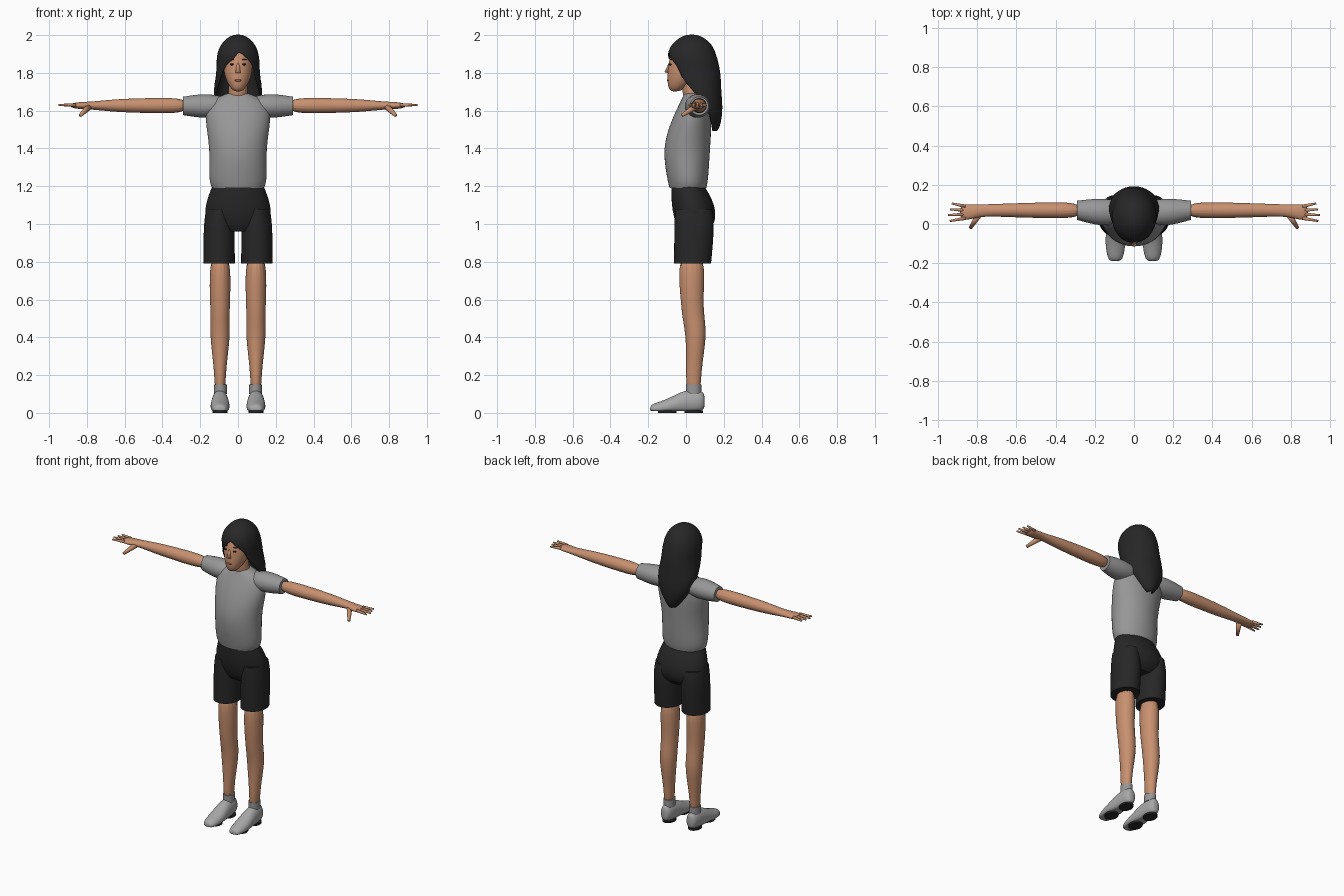
import bpy
import bmesh
from math import sin, cos, pi, radians
from mathutils import Matrix, Vector

cube = bpy.data.objects.get("Cube")
if cube:
    bpy.data.objects.remove(cube)


def material(name, red, green, blue):
    mat = bpy.data.materials.new(name)
    mat.use_nodes = True
    mat.diffuse_color = (red, green, blue, 1)
    shader = mat.node_tree.nodes["Principled BSDF"]
    shader.inputs["Base Color"].default_value = mat.diffuse_color
    shader.inputs["Roughness"].default_value = .8
    return mat


def grey(name, value):
    return material(name, value, value, value)


SKIN = material("skin", .58, .28, .16)
LIPS = material("lips", .36, .13, .09)
SHIRT = grey("grey shirt", .31)
SHOE = grey("light grey shoe", .39)
BLACK = grey("black cloth and hair", .02)
SIDES = {"left": 1, "right": -1}


def finish(name, bm, mat, levels=0):
    """Turn a bmesh into a smooth object, subdivided when asked."""
    bmesh.ops.recalc_face_normals(bm, faces=bm.faces)
    for face in bm.faces:
        face.smooth = True
    mesh = bpy.data.meshes.new(name)
    bm.to_mesh(mesh)
    bm.free()
    mesh.materials.append(mat)
    obj = bpy.data.objects.new(name, mesh)
    bpy.context.collection.objects.link(obj)
    if levels:
        smooth = obj.modifiers.new("smooth", "SUBSURF")
        smooth.levels = smooth.render_levels = levels
    return obj


def bridge(bm, loops, closed):
    """Fill the strips between neighbouring loops of vertices."""
    for low, high in zip(loops, loops[1:]):
        for i in range(0 if closed else 1, len(low)):
            bm.faces.new((low[i - 1], low[i], high[i], high[i - 1]))


def loft(name, axis, fixed, rings, mat, side=1, hem=False, floor=0, sides=16):
    """Skin ellipses along an axis; a ring is (position, offset, radius, radius).

    The offset is y on upright and sideways parts, and z on parts running along y.
    """
    bm = bmesh.new()
    crease = bm.edges.layers.float.new("crease_edge")
    loops = []
    for place, offset, radius_a, radius_b in rings:
        loop = []
        for i in range(sides):
            angle = 2 * pi * i / sides
            a, b = radius_a * cos(angle), radius_b * sin(angle)
            if axis == "x":
                point = (place, offset + a, fixed + b)
            elif axis == "y":
                point = (fixed + a, place, offset + b)
            else:
                point = (fixed + a, offset + b, place)
            x, y, z = point
            loop.append(bm.verts.new((x * side, y, max(z, floor))))
        loops.append(loop)
    bridge(bm, loops, closed=True)
    for loop in (loops[0], loops[-1]):
        cap = bm.faces.new(loop)
        if hem:
            for edge in cap.edges:
                edge[crease] = 1
                edge.smooth = False
    return finish(name, bm, mat, levels=2)


def blob(name, centre, size, mat):
    """Small ellipsoid."""
    bm = bmesh.new()
    bmesh.ops.create_uvsphere(bm, u_segments=16, v_segments=8, radius=1)
    bmesh.ops.scale(bm, vec=size, verts=bm.verts)
    bmesh.ops.translate(bm, vec=centre, verts=bm.verts)
    return finish(name, bm, mat)


def taper(name, start, end, radius, mat):
    """Thin tapering stick from one point to another."""
    start, end = Vector(start), Vector(end)
    span = end - start
    turn = span.to_track_quat("Z", "Y").to_matrix().to_4x4()
    bm = bmesh.new()
    bmesh.ops.create_cone(bm, cap_ends=True, segments=10, radius1=radius,
                          radius2=radius / 2, depth=span.length,
                          matrix=Matrix.Translation((start + end) / 2) @ turn)
    return finish(name, bm, mat)


def long_hair(name, columns=24):
    """Sheet round the head, domed on top, opening over the face, pointed behind."""
    # Each ring is height, y centre, x radius, y radius and half opening in degrees
    rings = []
    for angle in map(radians, (80, 60, 40, 25)):
        shrink = cos(angle)
        rings.append((1.86 + .14 * sin(angle), .03, .11 * shrink, .13 * shrink, 0))
    rings += [(1.88, .03, .11, .13, 14), (1.84, .04, .11, .13, 45),
              (1.78, .05, .11, .13, 52), (1.7, .08, .13, .1, 65),
              (1.62, .1, .12, .09, 100), (1.53, .1, .06, .08, 115),
              (1.49, .1, .02, .06, 130)]
    bm = bmesh.new()
    loops = []
    for z, centre, radius_x, radius_y, opening in rings:
        parting = max(0, z - 1.8) * 120 if opening else 0
        start = radians(opening + parting)
        sweep = radians(360 - 2 * opening)
        loop = []
        for i in range(columns + 1):
            angle = start + sweep * i / columns
            loop.append(bm.verts.new((radius_x * sin(angle),
                                      centre - radius_y * cos(angle), z)))
        loops.append(loop)
    bridge(bm, loops, closed=False)
    bm.faces.new(loops[0][:-1])
    bmesh.ops.remove_doubles(bm, verts=bm.verts, dist=.0005)
    obj = finish(name, bm, BLACK)
    thick = obj.modifiers.new("thickness", "SOLIDIFY")
    thick.thickness, thick.offset = .012, 0
    obj.modifiers.new("smooth", "SUBSURF").levels = 1
    return obj


# Shirt body, blousing over the waistband, and the hips of the shorts
loft("shirt_body", "z", 0, [
    (1.19, .01, .14, .1), (1.23, .01, .16, .11), (1.4, 0, .15, .13),
    (1.55, .03, .18, .11), (1.65, .05, .17, .08), (1.69, .04, .06, .05)],
    SHIRT, hem=True)
loft("shorts_hips", "z", 0, [
    (1.2, .01, .14, .09), (1.1, .04, .18, .12), (1, .05, .18, .11),
    (.96, .04, .1, .07)], BLACK, hem=True)

# Head
loft("neck", "z", 0, [(1.64, .04, .06, .05), (1.7, .03, .05, .05),
                      (1.8, .02, .05, .05)], SKIN)
loft("head", "z", 0, [
    (1.7, -.06, .02, .02), (1.73, -.04, .05, .06), (1.8, -.01, .08, .09),
    (1.9, .01, .08, .1), (1.97, .02, .04, .05)], SKIN)
taper("nose", (0, -.1, 1.8), (0, -.08, 1.86), .014, SKIN)
blob("mouth", (0, -.095, 1.76), (.02, .006, .006), LIPS)
long_hair("long_hair")

for label, s in SIDES.items():
    # Face details
    blob(label + "_eye", (s * .03, -.08, 1.845), (.013, .01, .006), BLACK)
    blob(label + "_eyebrow", (s * .03, -.076, 1.87), (.018, .01, .003), BLACK)

    # Legs of the shorts, bare legs and socks
    loft(label + "_shorts_leg", "z", .1, [
        (1.08, .04, .07, .1), (1, .045, .085, .11), (.79, .035, .085, .1)],
        BLACK, s, hem=True)
    loft(label + "_leg", "z", .095, [
        (.85, .03, .06, .08), (.6, .03, .055, .06), (.5, .04, .05, .06),
        (.4, .055, .055, .055), (.22, .04, .03, .04), (.1, .04, .03, .04)],
        SKIN, s)
    loft(label + "_sock", "z", .093, [(z, .04, .035, .042) for z in (.1, .15)],
         SHIRT, s, hem=True)

    # Shoes with a dark sole and heel
    loft(label + "_shoe", "y", .095, [
        (.1, .06, .02, .04), (.08, .06, .04, .06), (0, .06, .045, .07),
        (-.1, .03, .055, .04), (-.18, .02, .04, .03), (-.19, .02, .02, .01)],
        SHOE, s, floor=.01)
    for part, y in (("sole", -.1), ("heel", .04)):
        loft(f"{label}_{part}", "z", .095,
             [(z, y, .04, .05) for z in (0, .012)], BLACK, s, hem=True)

    # Sleeves and arms held straight out
    loft(label + "_sleeve", "x", 1.625, [
        (.08, .06, .06, .05), (.17, .06, .075, .07), (.29, .07, .05, .05)],
        SHIRT, s, hem=True)
    loft(label + "_arm", "x", 1.627, [
        (.25, .07, .045, .045), (.5, .07, .04, .04), (.65, .07, .035, .035),
        (.78, .07, .03, .02), (.84, .06, .04, .02), (.89, .06, .04, .01)],
        SKIN, s)

    # Fingers fan out from the palm; the thumb points forward and down
    for i, finger in enumerate(("index", "middle", "ring", "little")):
        y, fan = .03 + .02 * i, (i - 1.5) * .01
        tip = .95 - .01 * abs(i - 1)
        taper(f"{label}_{finger}_finger", (s * .86, y, 1.63),
              (s * tip, y + fan, 1.63), .01, SKIN)
    taper(label + "_thumb", (s * .79, .05, 1.62), (s * .835, -.02, 1.575),
          .018, SKIN)
